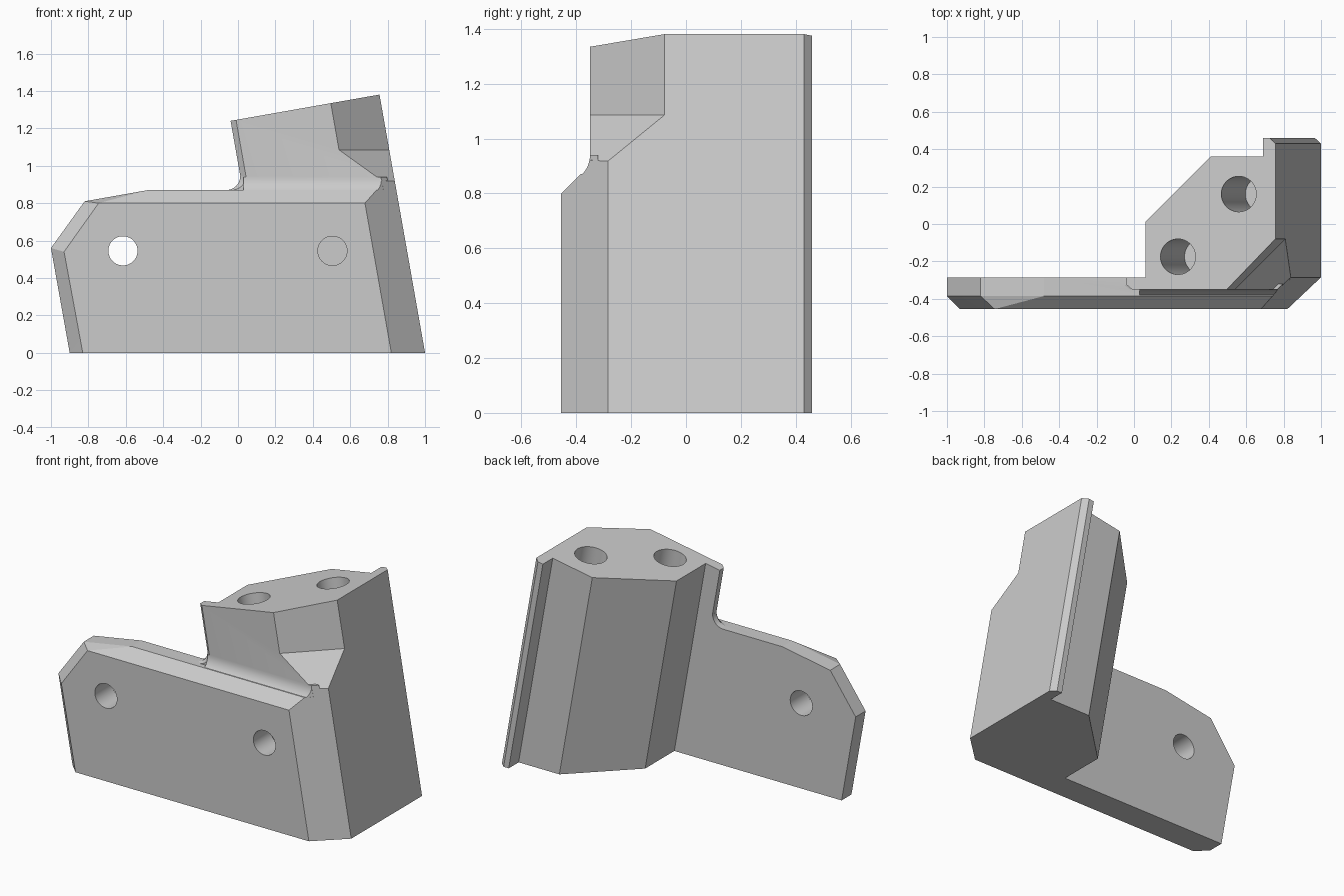
import bpy, bmesh
from math import radians, tan, sin, cos, pi
from mathutils import Vector, Matrix

cube = bpy.data.objects.get("Cube")
if cube:
    bpy.data.objects.remove(cube, do_unlink=True)

LEAN = tan(radians(10))            # the pillar leans toward -x
AXIS = Vector((-LEAN, 0, 1))
BACK, MID, FRONT, STEP = -0.285, -0.385, -0.455, -0.35

grey = bpy.data.materials.new("grey")
grey.use_nodes = True
grey.diffuse_color = (0.6, 0.6, 0.6, 1)
grey.node_tree.nodes["Principled BSDF"].inputs["Base Color"].default_value = (0.6, 0.6, 0.6, 1)


def finish(name, bm):
    bmesh.ops.recalc_face_normals(bm, faces=bm.faces)
    mesh = bpy.data.meshes.new(name)
    bm.to_mesh(mesh)
    bm.free()
    mesh.materials.append(grey)
    obj = bpy.data.objects.new(name, mesh)
    bpy.context.collection.objects.link(obj)
    return obj


def loft(name, *rings):
    """Closed solid through matching rings of points."""
    bm = bmesh.new()
    loops = [[bm.verts.new(p) for p in ring] for ring in rings]
    n = len(loops[0])
    bm.faces.new(loops[0])
    bm.faces.new(loops[-1])
    for a, b in zip(loops, loops[1:]):
        for i in range(n):
            j = (i + 1) % n
            bm.faces.new((a[i], a[j], b[j], b[i]))
    return finish(name, bm)


def hull(name, points):
    bm = bmesh.new()
    for p in points:
        bm.verts.new(p)
    out = bmesh.ops.convex_hull(bm, input=bm.verts)
    bmesh.ops.delete(bm, geom=list({v for v in out["geom_interior"] if isinstance(v, bmesh.types.BMVert)}), context="VERTS")
    bmesh.ops.dissolve_limit(bm, angle_limit=radians(0.5), verts=bm.verts, edges=bm.edges)
    return finish(name, bm)


def rod(name, start, end, radius):
    start, end = Vector(start), Vector(end)
    d = end - start
    turn = d.to_track_quat("Z", "Y").to_matrix().to_4x4()
    bm = bmesh.new()
    bmesh.ops.create_cone(bm, cap_ends=True, segments=48, radius1=radius, radius2=radius,
                          depth=d.length, matrix=Matrix.Translation((start + end) / 2) @ turn)
    return finish(name, bm)


def combine(target, tool, operation):
    tool.hide_render = True
    mod = target.modifiers.new(tool.name, "BOOLEAN")
    mod.operation, mod.solver, mod.object = operation, "EXACT", tool
    bpy.context.view_layer.objects.active = target
    bpy.ops.object.modifier_apply(modifier=mod.name)
    bpy.data.objects.remove(tool, do_unlink=True)


def right_edge(y, z):
    """x of the leaning front-right chamfer."""
    return 1 + (y - BACK) * 1.06 - LEAN * z


# Mounting plate: outline with a chamfered front rim
outline = [(-0.9, 0), (-1, 0.56), (-0.82, 0.81), (-0.48, 0.87)]
front = [(-0.83, 0), (-0.93, 0.54), (-0.745, 0.8)]
points = [(x, y, z) for y in (BACK, MID) for x, z in outline]
points += [(x, FRONT, z) for x, z in front]
points += [(right_edge(y, z), y, z) for y, top in ((BACK, 0.87), (MID, 0.87), (FRONT, 0.8))
           for z in (0, top)]
bracket = hull("bracket", points)

# Leaning pillar with a rear flange, topped square to its axis
section = [(0.179, BACK), (0.179, -0.325), (0.209, STEP), (0.931, STEP), (1, BACK),
           (1, 0.43), (0.967, 0.46), (0.931, 0.46), (0.931, 0.36),
           (0.643, 0.36), (0.282, 0.01), (0.282, BACK)]


def pillar_top(x):
    z = (1.247 + LEAN * x) / (1 + LEAN ** 2)
    return x - LEAN * z, z


pillar = loft("pillar", [(x, y, 0) for x, y in section],
              [(pillar_top(x)[0], y, pillar_top(x)[1]) for x, y in section])

# Corner cut above the shoulder
a, b = Vector((0.54, STEP, 1.085)), Vector((0.803, -0.085, 1.085))
along, slope = b - a, Vector((0.23, 0, -0.165))
ends = [a - along * 0.6, b + along * 0.6]
corner = loft("corner_cut", *[[e, e + AXIS * 2, e + slope * 3] for e in ends])
combine(pillar, corner, "DIFFERENCE")
combine(bracket, pillar, "UNION")

# Fillet along the front of the pillar
arc = [(STEP - 0.1 * (1 - cos(t)), 0.94 - 0.1 * sin(t))
       for t in (i * pi / 24 for i in range(7))]
profile = arc + [(MID, 0.87), (MID, 0.85), (-0.32, 0.85), (-0.32, arc[0][1])]
foot = loft("front_fillet", [(0.03, y, z) for y, z in profile],
            [(right_edge(y, z) - 0.0005, y, z) for y, z in profile])
combine(bracket, foot, "UNION")

# Fillet where the pillar's side meets the plate's top
curve = [(-0.063 + 0.075 * sin(t), 0.945 - 0.075 * cos(t))
         for t in (i * pi / 20 for i in range(11))]
profile = curve + [(0.08, 0.945), (0.08, 0.85), (-0.063, 0.85)]


def side_ring(y, shift):
    return [(x + (shift if i < len(curve) else 0), y, z) for i, (x, z) in enumerate(profile)]


side = loft("side_fillet", side_ring(BACK, 0), side_ring(-0.325, 0), side_ring(STEP, 0.03))
combine(bracket, side, "UNION")

# Blind bores down the pillar
down = -AXIS.normalized()
for x, y in ((0.235, -0.175), (0.56, 0.16)):
    top = Vector((x, y, 1.247 + LEAN * x))
    combine(bracket, rod("bore", top - down * 0.2, top + down * 0.74, 0.095), "DIFFERENCE")

# Screw holes in the plate
for x, depth in ((-0.615, 0.1), (0.505, BACK)):
    combine(bracket, rod("screw_hole", (x, -0.6, 0.545), (x, depth, 0.545), 0.078), "DIFFERENCE")

# Smooth the curved faces only
bpy.ops.object.select_all(action="DESELECT")
bracket.select_set(True)
bpy.context.view_layer.objects.active = bracket
bpy.ops.object.shade_smooth_by_angle(angle=radians(9.5))
